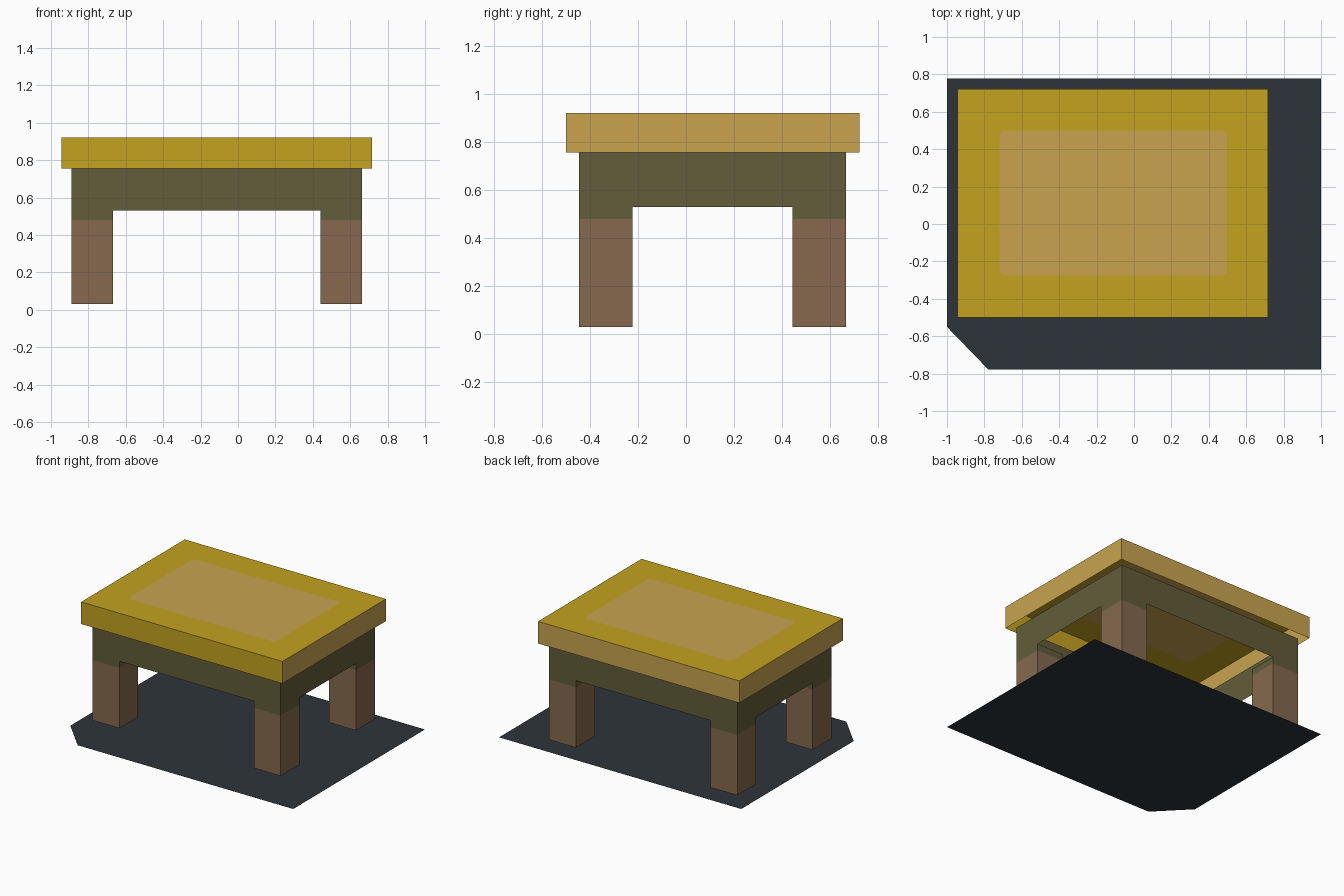
import bpy, bmesh, math

if "Cube" in bpy.data.objects:
    bpy.data.objects.remove(bpy.data.objects["Cube"])


def material(name, hex_code):
    def lin(c):
        return c / 12.92 if c <= 0.04045 else ((c + 0.055) / 1.055) ** 2.4
    m = bpy.data.materials.new(name)
    rgb = [lin(int(hex_code[i:i + 2], 16) / 255) for i in (0, 2, 4)]
    m.diffuse_color = (*rgb, 1)
    m.use_nodes = True
    m.node_tree.nodes["Principled BSDF"].inputs["Base Color"].default_value = m.diffuse_color
    return m


YELLOW = material("yellow", "C3A21F")
TAN = material("tan", "C8A44F")
OLIVE = material("olive", "625D3A")
BROWN = material("brown", "86694E")
SLATE = material("dark slate", "2D343A")


def finish(name, bm, *mats):
    me = bpy.data.meshes.new(name)
    bm.to_mesh(me)
    bm.free()
    for m in mats:
        me.materials.append(m)
    ob = bpy.data.objects.new(name, me)
    bpy.context.collection.objects.link(ob)
    return ob


def rect(x0, x1, y0, y1):
    return [(x0, y0), (x1, y0), (x1, y1), (x0, y1)]


def tube(bm, outline, heights):
    """Open-ended wall following an outline; returns faces level by level."""
    rings = [[bm.verts.new((x, y, z)) for x, y in outline] for z in heights]
    n = len(outline)
    return [[bm.faces.new((a[i], a[(i + 1) % n], b[(i + 1) % n], b[i]))
             for i in range(n)] for a, b in zip(rings, rings[1:])], rings


# Base sheet with one clipped corner
bm = bmesh.new()
bm.faces.new([bm.verts.new((x, y, 0)) for x, y in
              [(-0.78, -0.777), (1, -0.777), (1, 0.777), (-1, 0.777), (-1, -0.55)]])
finish("base_sheet", bm, SLATE)

# Hollow table top: yellow front and top, tan other sides, tan rounded panel
bm = bmesh.new()
(sides,), rings = tube(bm, rect(-0.945, 0.717, -0.5, 0.721), (0.755, 0.92))
for f in sides[1:]:
    f.material_index = 1
outer, r = rings[1], 0.03
arcs = []
for k, (x, y) in enumerate(rect(-0.72 + r, 0.497 - r, -0.275 + r, 0.5 - r)):
    angles = [math.pi + math.pi / 2 * (k + j / 4) for j in range(5)]
    arcs.append([bm.verts.new((x + r * math.cos(a), y + r * math.sin(a), 0.92))
                 for a in angles])
for k in range(4):
    n = (k + 1) % 4
    for p, q in zip(arcs[k], arcs[k][1:]):
        bm.faces.new((outer[k], q, p))
    bm.faces.new((outer[k], outer[n], arcs[n][0], arcs[k][-1]))
bm.faces.new([v for arc in arcs for v in arc]).material_index = 1
finish("table_top", bm, YELLOW, TAN)

# Thin apron under the top
X0, X1, Y0, Y1, W = -0.89, 0.664, -0.445, 0.666, 0.222
bm = bmesh.new()
tube(bm, rect(X0, X1, Y0, Y1), (0.53, 0.755))
finish("apron", bm, OLIVE)

# Four legs, brown below and olive where they meet the apron
for side, x in (("left", X0), ("right", X1 - W)):
    for end, y in (("front", Y0), ("back", Y1 - W)):
        bm = bmesh.new()
        levels, _ = tube(bm, rect(x, x + W, y, y + W), (0.03, 0.48, 0.53))
        for f in levels[1]:
            f.material_index = 1
        finish(f"{end}_{side}_leg", bm, BROWN, OLIVE)
